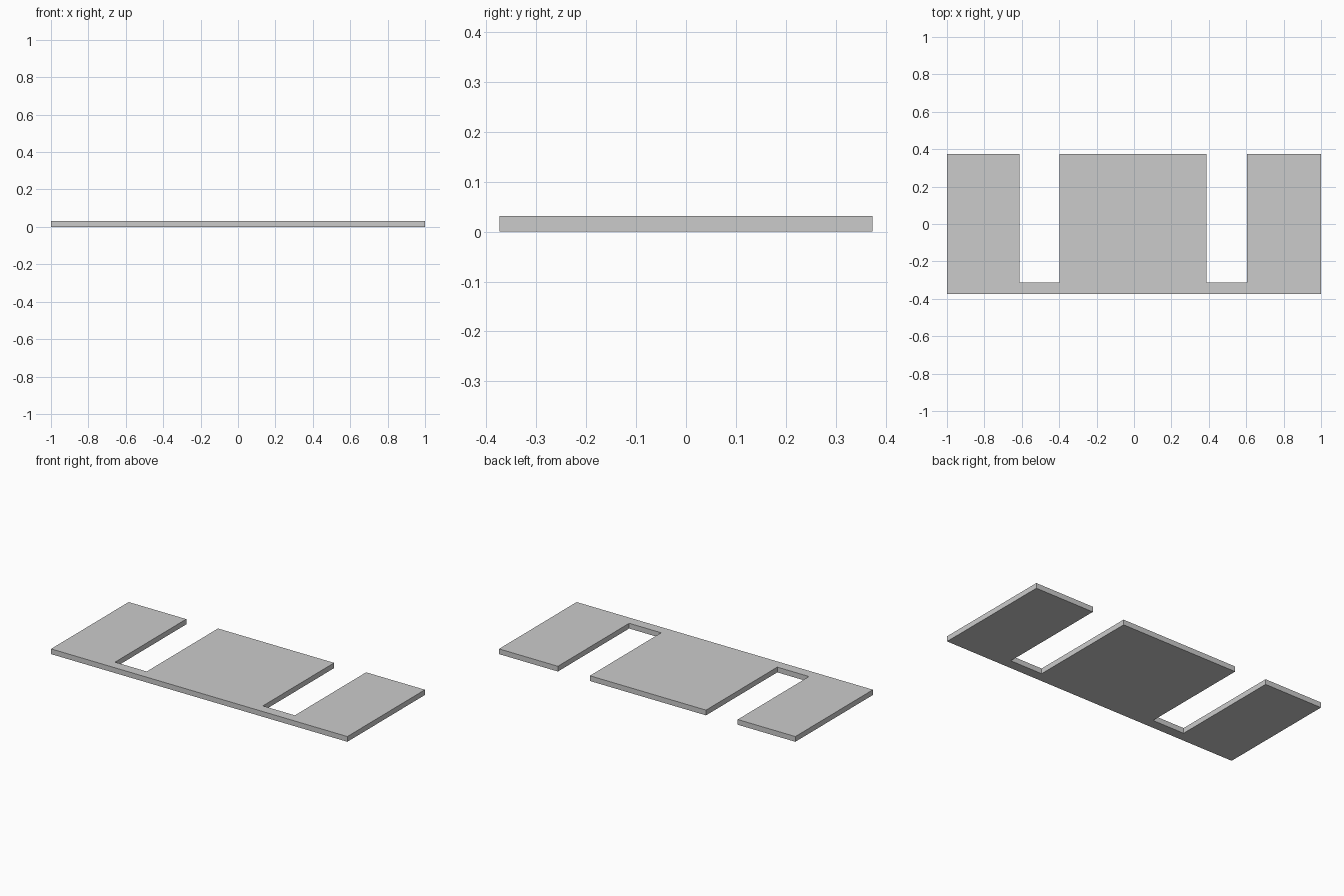
import bpy
import bmesh

if "Cube" in bpy.data.objects:
    bpy.data.objects.remove(bpy.data.objects["Cube"])

HALF_X, HALF_Y, THICK = 1.0, 0.374, 0.032
SLOT_FLOOR = -0.313                            # y where both slots end
SLOTS = [(-0.611, -0.397), (0.387, 0.603)]     # x range of each slot

# Outline: front edge, then the back edge dipping into each slot
outline = [(-HALF_X, -HALF_Y), (HALF_X, -HALF_Y), (HALF_X, HALF_Y)]
for left, right in reversed(SLOTS):
    outline += [(right, HALF_Y), (right, SLOT_FLOOR),
                (left, SLOT_FLOOR), (left, HALF_Y)]
outline.append((-HALF_X, HALF_Y))

# Slotted plate: outline extruded to its thickness
bm = bmesh.new()
base = bm.faces.new([bm.verts.new((x, y, 0)) for x, y in outline])
top = bmesh.ops.extrude_face_region(bm, geom=[base], use_keep_orig=True)["geom"]
bmesh.ops.translate(bm, vec=(0, 0, THICK),
                    verts=[g for g in top if isinstance(g, bmesh.types.BMVert)])
bmesh.ops.recalc_face_normals(bm, faces=bm.faces)

mesh = bpy.data.meshes.new("slotted_plate")
bm.to_mesh(mesh)
bm.free()
plate = bpy.data.objects.new("slotted_plate", mesh)
bpy.context.collection.objects.link(plate)
